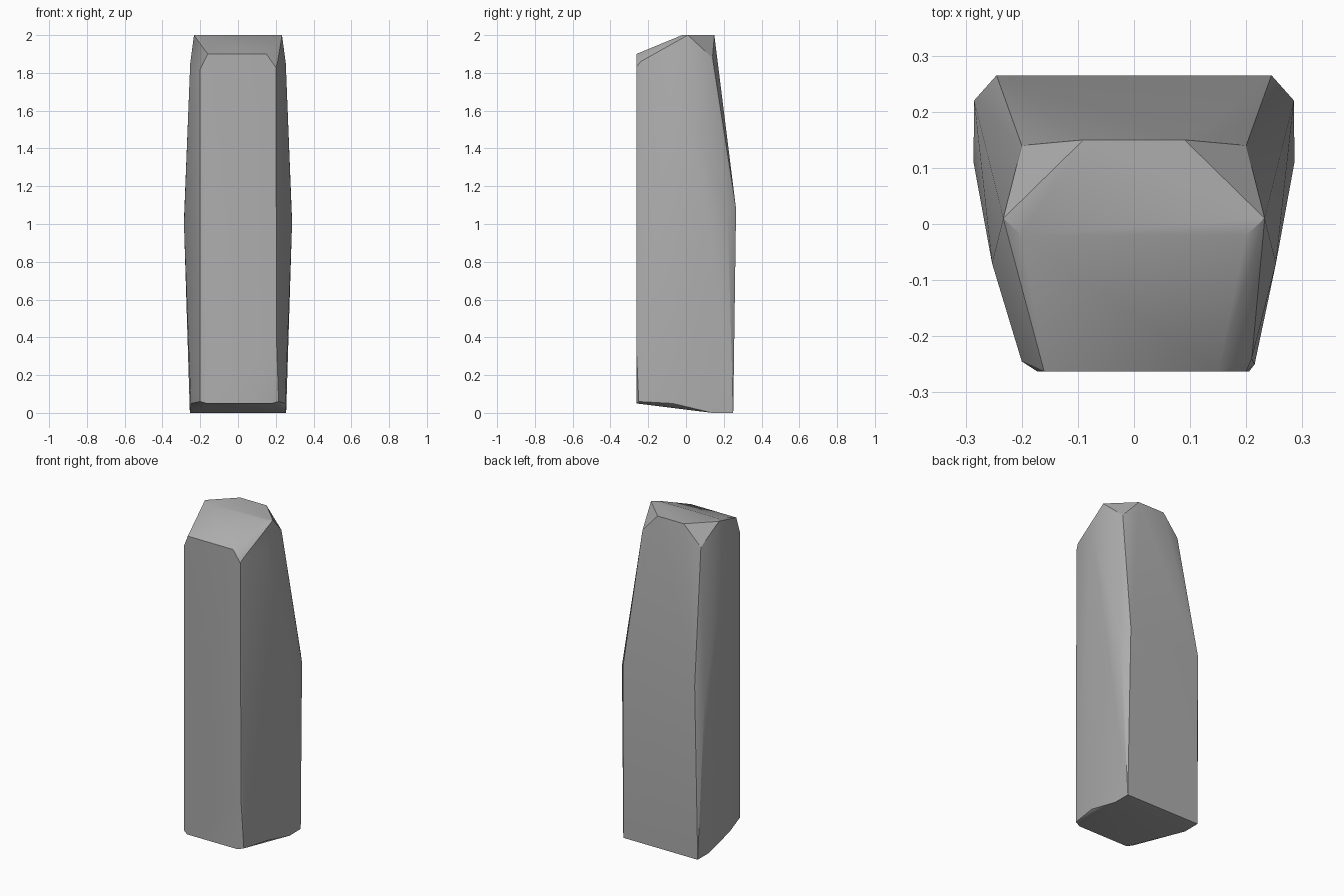
import bpy, bmesh, math

cube = bpy.data.objects.get("Cube")
if cube:
    bpy.data.objects.remove(cube, do_unlink=True)

# Stone colour
stone = bpy.data.materials.new("grey stone")
stone.use_nodes = True
grey = (0.42, 0.42, 0.42, 1)
stone.diffuse_color = grey
stone.node_tree.nodes["Principled BSDF"].inputs["Base Color"].default_value = grey

# Corners mirrored on both sides of the pillar
paired = [
    (0.09, 0.15, 2), (0.233, 0.01, 2), (0.2, -0.02, 2),      # flat crown
    (0.2, 0.14, 1.88), (0.253, -0.07, 1.85),                 # shoulders
    (0.245, 0.265, 1.08),                                    # back ridge
    (0.285, 0.22, 1.05), (0.286, 0.11, 1.0),                 # side bulge
    (0.255, 0.25, 0), (0.255, 0.14, 0), (0.25, -0.07, 0.05), # base
]
# Chipped front corners, different on each side
front = [
    (-0.16, -0.263, 1.9), (-0.2, -0.245, 1.82), (-0.172, -0.263, 0.35),
    (-0.2, -0.245, 0.06), (-0.165, -0.263, 0.05),
    (0.15, -0.263, 1.9), (0.2, -0.263, 1.83), (0.21, -0.24, 1.86),
    (0.205, -0.263, 0.35), (0.215, -0.25, 0.06), (0.18, -0.262, 0.05),
]
corners = front + [(s * x, y, z) for x, y, z in paired for s in (-1, 1)]

# Wrap the corners into one faceted stone
bm = bmesh.new()
for c in corners:
    bm.verts.new(c)
result = bmesh.ops.convex_hull(bm, input=bm.verts[:])
loose = [v for v in bm.verts if not v.link_faces]
bmesh.ops.delete(bm, geom=loose, context="VERTS")
bmesh.ops.dissolve_limit(bm, angle_limit=math.radians(1),
                         verts=bm.verts[:], edges=bm.edges[:])
bmesh.ops.recalc_face_normals(bm, faces=bm.faces[:])

mesh = bpy.data.meshes.new("stone_pillar")
bm.to_mesh(mesh)
bm.free()
mesh.materials.append(stone)
pillar = bpy.data.objects.new("stone_pillar", mesh)
bpy.context.collection.objects.link(pillar)

# Soft shading over shallow facets, crisp main edges
bpy.ops.object.select_all(action="DESELECT")
pillar.select_set(True)
bpy.context.view_layer.objects.active = pillar
bpy.ops.object.shade_smooth_by_angle(angle=math.radians(30))
